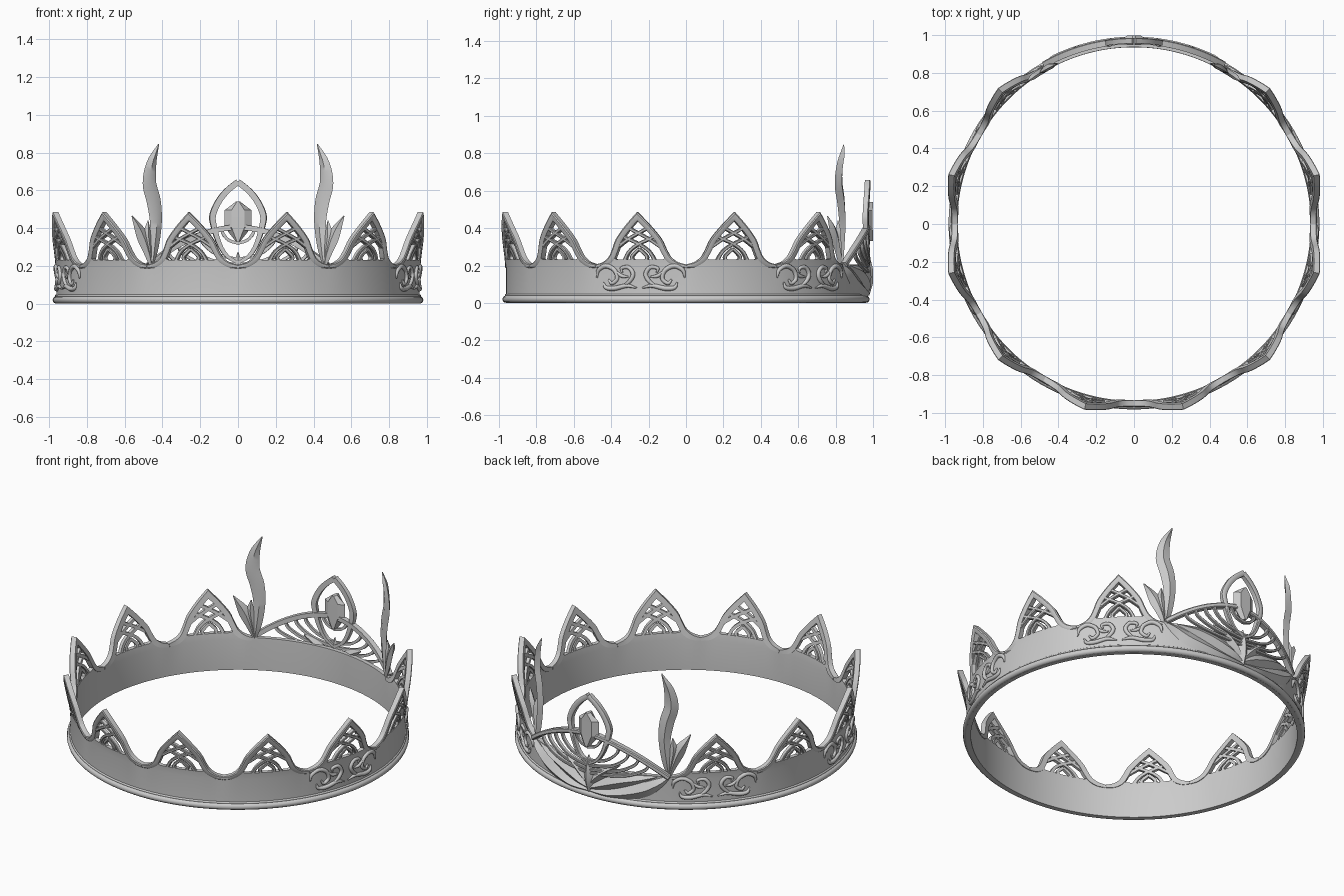
import bpy, bmesh, math
from mathutils import Vector

if "Cube" in bpy.data.objects:
    bpy.data.objects.remove(bpy.data.objects["Cube"])

R = 0.962  # outer radius of the band

BOX = [(-1, -1), (1, -1), (1, 0), (0.6, 0.15), (-0.6, 0.15), (-1, 0)]
TUBE = [(math.cos(i * math.pi / 4), math.sin(i * math.pi / 4)) for i in range(8)]
LEAF = [(-1, 0), (-0.55, 0.45), (0, 1), (0.55, 0.45), (1, 0), (0, -0.6)]
GEM = [(-1, 0), (-0.5, 1), (0.5, 1), (1, 0), (0.5, -1), (-0.5, -1)]


def lean(z):
    """Outer radius: points flare outward above the band."""
    return R + 0.054 * max(0, (z - 0.2) / 0.29)


def smooth(pts, n=5):
    """Catmull-Rom curve through points of any dimension."""
    v = [Vector(p) for p in pts]
    v = [2 * v[0] - v[1]] + v + [2 * v[-1] - v[-2]]
    out = []
    for a, b, c, d in zip(v, v[1:], v[2:], v[3:]):
        for i in range(n):
            t = i / n
            out.append(0.5 * (2 * b + (c - a) * t + (2 * a - 5 * b + 4 * c - d) * t * t
                              + (3 * b - a - 3 * c + d) * t ** 3))
    return out + [v[-2]]


def mirror_path(half):
    """Half path starting at s = 0, completed by its reflection."""
    return [Vector((-p[0], *p[1:])) for p in reversed(half[1:])] + list(half)


def sweep(bm, pts, section, depth, centre, radius=lean, side=1):
    """Sweep a section along (arc offset, height, half width) points wrapped on the ring."""
    pts = [Vector((p[0] * side, p[1], p[2])) for p in pts]
    rings = []
    for i, p in enumerate(pts):
        a = (p - pts[max(i - 1, 0)]).xy
        b = (pts[min(i + 1, len(pts) - 1)] - p).xy
        a = (a if a.length else b).normalized()
        b = (b if b.length else a).normalized()
        t = (a + b).normalized()
        w = p.z / max(0.55, t.dot(a))
        ring = []
        for u, o in section:
            s, z = p.x - t.y * u * w, p.y + t.x * u * w
            d = depth if section in (BOX, GEM) else min(depth, p.z)
            r = radius(z) + o * d
            th = math.radians(centre) + s / R
            ring.append(bm.verts.new((r * math.cos(th), r * math.sin(th), z)))
        rings.append(ring)
    k = len(section)
    for p, q in zip(rings, rings[1:]):
        for j in range(k):
            bm.faces.new((p[j], p[(j + 1) % k], q[(j + 1) % k], q[j]))
    bm.faces.new(rings[0][::-1])
    bm.faces.new(rings[-1])


def finish(name, bm, angle=35):
    bmesh.ops.recalc_face_normals(bm, faces=bm.faces)
    me = bpy.data.meshes.new(name)
    bm.to_mesh(me)
    bm.free()
    ob = bpy.data.objects.new(name, me)
    bpy.context.collection.objects.link(ob)
    bpy.ops.object.select_all(action='DESELECT')
    ob.select_set(True)
    bpy.context.view_layer.objects.active = ob
    bpy.ops.object.shade_smooth_by_angle(angle=math.radians(angle))
    return ob


peaks = [15 + 30 * k for k in range(12) if k not in (2, 3)]

# band wall, its top edge dipping at each valley
bm = bmesh.new()
N = 240
cols = []
for i in range(N):
    deg = i * 360 / N
    off = abs(deg % 30 - 15)
    top = 0.205 + 0.04 * min(1, max(0, (14 - off) / 4)) ** 1.5
    if 60 <= deg <= 120:
        top = 0.205
    elif off < 8.5:
        top = 0.232
    c, s = math.cos(math.radians(deg)), math.sin(math.radians(deg))
    prof = [(R - 0.026, 0), (R, 0), (R, 0.19), (lean(top), top), (lean(top) - 0.026, top), (R - 0.026, 0.19)]
    cols.append([bm.verts.new((r * c, r * s, z)) for r, z in prof])
for p, q in zip(cols, cols[1:] + cols[:1]):
    for j in range(6):
        bm.faces.new((p[j], p[(j + 1) % 6], q[(j + 1) % 6], q[j]))
finish("band_wall", bm)

# rounded base moulding and thin upper bead
for name, z, minor in (("base_moulding", 0.02, 0.02), ("base_bead", 0.042, 0.007)):
    bpy.ops.mesh.primitive_torus_add(major_radius=R, minor_radius=minor, major_segments=120,
                                     minor_segments=10, location=(0, 0, z))
    bpy.context.object.name = name
    bpy.ops.object.shade_smooth_by_angle(angle=math.radians(60))

# pointed peaks: outer rim and crossing tracery
rim = mirror_path(smooth([(0, 0.462, 0.016), (0.055, 0.402, 0.016), (0.108, 0.335, 0.016),
                          (0.134, 0.28, 0.016), (0.16, 0.235, 0.016), (0.2, 0.207, 0.014),
                          (0.25, 0.196, 0.01)], 4))
bars = [smooth([(-0.115, 0.30, 0.009), (-0.05, 0.345, 0.009), (0.06, 0.405, 0.009)]),
        smooth([(-0.085, 0.225, 0.010), (-0.055, 0.275, 0.009), (0, 0.315, 0.009), (0.1, 0.36, 0.009)]),
        smooth([(-0.035, 0.225, 0.009), (-0.04, 0.25, 0.009), (0, 0.29, 0.009)])]
bm_rim, bm_bar = bmesh.new(), bmesh.new()
for c in peaks:
    sweep(bm_rim, rim, BOX, 0.03, c)
    for b in bars:
        for side in (1, -1):
            sweep(bm_bar, b, BOX, 0.02, c, lambda z: lean(z) - 0.004, side)
finish("peak_rims", bm_rim)
finish("peak_tracery", bm_bar)

# scroll reliefs on four of the peaks
scrolls = [
    [(0.245, 0.135, 0.004), (0.235, 0.175, 0.011), (0.19, 0.198, 0.013), (0.14, 0.175, 0.012),
     (0.125, 0.13, 0.011), (0.155, 0.105, 0.01), (0.175, 0.125, 0.005)],
    [(0.015, 0.08, 0.004), (0.07, 0.092, 0.011), (0.14, 0.078, 0.013), (0.19, 0.082, 0.011), (0.205, 0.11, 0.004)],
    [(0.10, 0.085, 0.004), (0.055, 0.115, 0.011), (0.035, 0.155, 0.012), (0.06, 0.19, 0.011),
     (0.1, 0.185, 0.009), (0.095, 0.16, 0.004)],
    [(0.14, 0.175, 0.005), (0.10, 0.145, 0.01), (0.06, 0.14, 0.004)]]
bm = bmesh.new()
for c in (-15, 45, 135, 195):
    for sc in scrolls:
        for side in (1, -1):
            sweep(bm, smooth(sc), TUBE, 0.014, c, lambda z: R + 0.003, side)
finish("scroll_reliefs", bm, 60)


# back ornament: broad arch, nested ribs, pointed window
def back(z):
    return R + 0.02


def arch_z(s):
    return 0.205 + 0.2 * (1 - (abs(s) / 0.49) ** 1.8)


bm = bmesh.new()
sweep(bm, mirror_path([(0.49 * i / 14, arch_z(0.49 * i / 14), 0.014) for i in range(15)]),
      BOX, 0.03, 90, back)
finish("back_arch", bm)

bm = bmesh.new()
for w, low in ((0.085, 0.32), (0.2, 0.235), (0.26, 0.205), (0.32, 0.18), (0.38, 0.16)):
    top = arch_z(w)
    half = smooth([(0, low, 0.008), (w * 0.55, low + (top - low) * 0.2, 0.008),
                   (w * 0.9, low + (top - low) * 0.62, 0.008), (w, top, 0.008)])
    sweep(bm, mirror_path(half), BOX, 0.016, 90, back)
finish("back_ribs", bm)

bm = bmesh.new()
half = smooth([(0, 0.645, 0.016), (0.055, 0.60, 0.016), (0.1, 0.545, 0.016), (0.132, 0.475, 0.016),
               (0.13, 0.42, 0.015), (0.1, 0.32, 0.012), (0.06, 0.255, 0.01), (0, 0.215, 0.008)])
for side in (1, -1):
    sweep(bm, half, BOX, 0.026, 90, back, side)
finish("back_window", bm)

# cut gem in the window
bm = bmesh.new()
sweep(bm, [(0, 0.33, 0.012), (0, 0.405, 0.07), (0, 0.495, 0.07), (0, 0.54, 0.012)],
      GEM, 0.025, 90, lambda z: R + 0.012)
finish("gem", bm, 5)

# spreading leaves under the ribs
bm = bmesh.new()
leaves = [[(0, 0.045, 0.012), (0.15, 0.055, 0.03), (0.33, 0.105, 0.045), (0.43, 0.16, 0.03), (0.5, 0.21, 0.004)],
          [(0, 0.06, 0.012), (0.1, 0.105, 0.036), (0.24, 0.155, 0.036), (0.42, 0.2, 0.004)],
          [(0, 0.08, 0.012), (0.06, 0.15, 0.032), (0.12, 0.2, 0.026), (0.2, 0.245, 0.004)]]
for lf in leaves:
    for side in (1, -1):
        sweep(bm, smooth(lf), LEAF, 0.028, 90, lambda z: R + 0.002, side)
sweep(bm, smooth([(0, 0.04, 0.01), (0, 0.13, 0.035), (0, 0.2, 0.025), (0, 0.27, 0.004)]),
      LEAF, 0.03, 90, lambda z: R + 0.008)
finish("back_leaves", bm)

# tall curved plumes with side leaflet flanking the ornament
bm = bmesh.new()
plume = [(0.49, 0.2, 0.012), (0.475, 0.3, 0.03), (0.462, 0.43, 0.036), (0.475, 0.54, 0.043),
         (0.502, 0.64, 0.042), (0.488, 0.745, 0.03), (0.445, 0.845, 0.003)]
leaflet = [(0.49, 0.2, 0.01), (0.515, 0.28, 0.026), (0.55, 0.365, 0.036), (0.615, 0.465, 0.003)]
inner = [(0.488, 0.2, 0.01), (0.505, 0.3, 0.022), (0.515, 0.37, 0.024), (0.51, 0.44, 0.003)]
for side in (1, -1):
    for path in (plume, leaflet, inner):
        sweep(bm, smooth(path), LEAF, 0.02, 90, lambda z: 0.942, side)
finish("plumes", bm)
